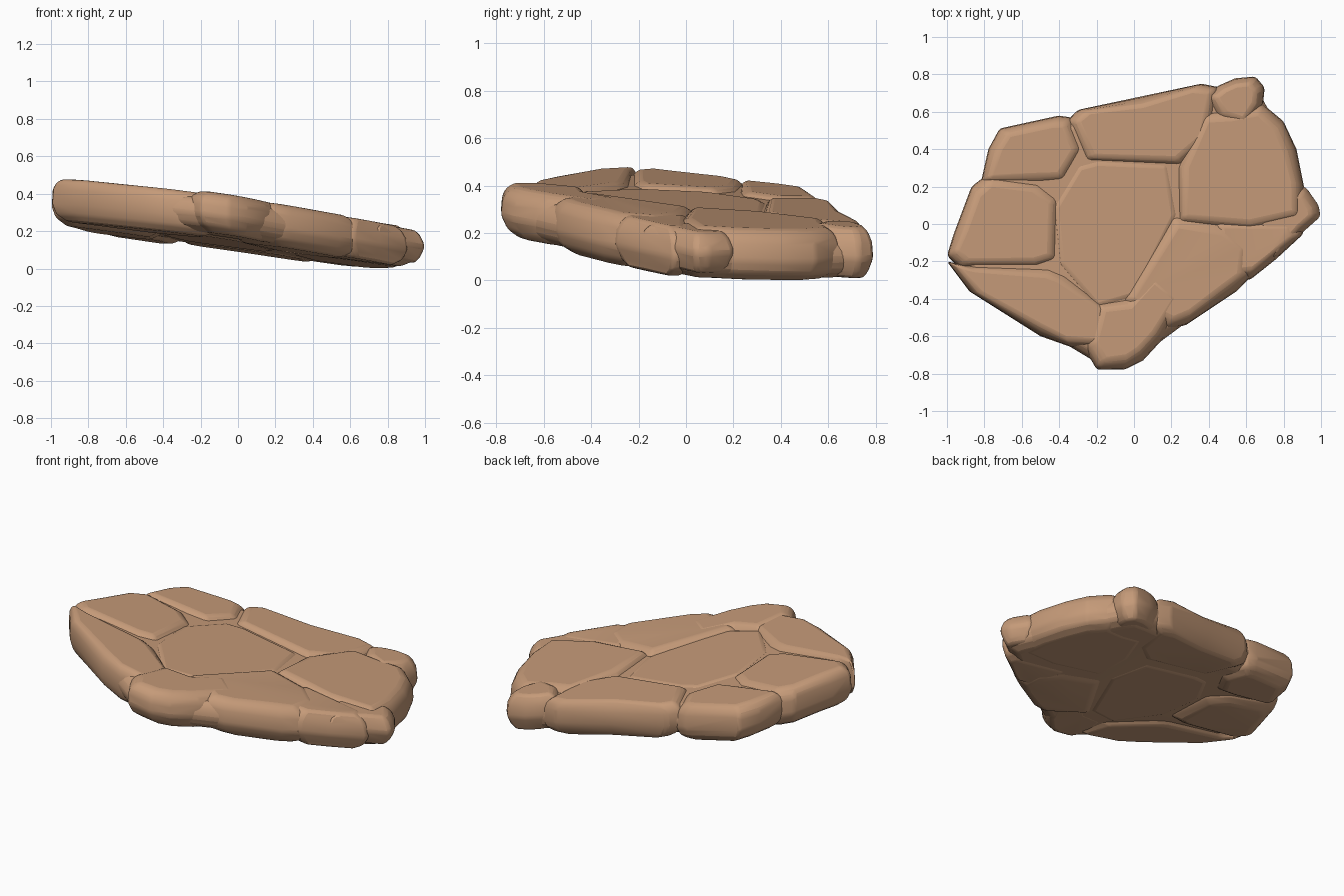
import bpy
import bmesh
from mathutils import Vector
from mathutils.geometry import convex_hull_2d

cube = bpy.data.objects.get("Cube")
if cube:
    bpy.data.objects.remove(cube)

# One sandy colour for the whole slab
sandstone = bpy.data.materials.new("sandstone")
sandstone.use_nodes = True
colour = (0.56, 0.325, 0.19, 1)
sandstone.diffuse_color = colour
sandstone.node_tree.nodes["Principled BSDF"].inputs["Base Color"].default_value = colour

TOP, BOTTOM = 0.335, 0.125
SLOPE_X, SLOPE_Y = -0.135, -0.06
stones = []
all_points = []


def stone(name, outline, raise_top=0, raise_bottom=0, shoulder=0.06):
    """A rounded block on the outline, sheared to follow the slope of the slab."""
    points = [Vector(p) for p in outline]
    all_points.extend(points)
    middle = sum(points, Vector((0, 0))) / len(points)
    low, high = BOTTOM + raise_bottom, TOP + raise_top
    # Rings from underside to top: distance drawn in, height
    profile = [
        (shoulder * 1.5, low),
        (shoulder * 0.4, low + 0.035),
        (0, low + 0.09),
        (shoulder * 0.1, high - 0.06),
        (shoulder * 0.4, high - 0.025),
        (shoulder, high),
    ]
    bm = bmesh.new()
    rings = []
    for inset, z in profile:
        ring = []
        for p in points:
            inward = middle - p
            q = p + inward.normalized() * min(inset, inward.length * 0.35)
            ring.append(bm.verts.new((q.x, q.y, z + SLOPE_X * q.x + SLOPE_Y * q.y)))
        rings.append(ring)
    bm.faces.new(rings[0])
    bm.faces.new(rings[-1])
    for lower, upper in zip(rings, rings[1:]):
        for i in range(len(points)):
            bm.faces.new((lower[i - 1], lower[i], upper[i], upper[i - 1]))
    bmesh.ops.recalc_face_normals(bm, faces=bm.faces)
    mesh = bpy.data.meshes.new(name)
    bm.to_mesh(mesh)
    bm.free()
    mesh.materials.append(sandstone)
    obj = bpy.data.objects.new(name, mesh)
    bpy.context.collection.objects.link(obj)
    bevel = obj.modifiers.new("worn_edges", "BEVEL")
    bevel.width = 0.015
    bevel.segments = 2
    bevel.limit_method = "ANGLE"
    bevel.angle_limit = 0.4
    stones.append(obj)


# Outer ring of stones, clockwise from the left end
stone("high_end_stone", [(-1, -.17), (-.96, -.04), (-.87, .2), (-.78, .27), (-.5, .23),
                         (-.39, .14), (-.4, -.2), (-.5, -.24), (-.93, -.24)], 0.002, -0.03)
stone("back_high_stone", [(-.82, .22), (-.78, .4), (-.72, .51), (-.4, .58), (-.33, .57),
                          (-.26, .4), (-.36, .22), (-.5, .2)], 0, -0.018)
stone("back_stone", [(-.36, .55), (-.3, .61), (.03, .68), (.36, .75), (.46, .73), (.42, .45),
                     (.26, .3), (-.27, .33)], 0.006)
stone("back_corner_stone", [(.38, .68), (.45, .74), (.54, .78), (.65, .79), (.7, .73),
                            (.69, .63), (.6, .5), (.45, .55)], 0.018, 0.012)
stone("low_end_stone", [(.35, .6), (.5, .62), (.68, .65), (.8, .55), (.87, .4), (.91, .2),
                        (.9, .02), (.62, -.05), (.23, 0), (.22, .3)], 0.014, 0.003)
stone("end_tip_stone", [(.6, .05), (.8, .22), (.92, .2), (.99, .1), (1, .04), (.9, -.05),
                        (.74, -.2)], 0, 0.035)
stone("front_edge_stone", [(.4, .03), (.88, .03), (.91, -.05), (.76, -.19), (.62, -.3),
                           (.45, -.3)], 0.004, 0, 0.075)
stone("front_low_stone", [(.2, .06), (.5, .02), (.64, -.1), (.64, -.27), (.55, -.36),
                          (.28, -.54), (.17, -.57), (-.08, -.42)], 0.01, -0.008, 0.075)
stone("front_tip_stone", [(-.22, -.42), (-.02, -.38), (.14, -.24), (.28, -.36), (.17, -.6),
                          (.05, -.73), (-.05, -.78), (-.2, -.78), (-.27, -.66)], 0.012, 0.005, 0.07)
stone("front_high_stone", [(-1, -.2), (-.9, -.22), (-.45, -.22), (-.36, -.26), (-.12, -.46),
                           (-.1, -.66), (-.33, -.66), (-.5, -.6), (-.88, -.36)], 0.004, -0.015)

# Sunken stone in the middle
stone("middle_stone", [(-.31, .34), (-.2, .37), (.2, .34), (.26, .05), (.02, -.42),
                       (-.2, -.48), (-.42, -.24), (-.46, .1)], -0.012, 0, 0.045)

# Hidden core that closes the cracks between the stones
hull = convex_hull_2d(all_points)
stone("core", [all_points[i] * 0.96 for i in hull], -0.02, 0.006)

# Rest the slab on the ground and soften the shading
lowest = min(v.co.z for s in stones for v in s.data.vertices)
for s in stones:
    for v in s.data.vertices:
        v.co.z -= lowest
    s.select_set(True)
bpy.context.view_layer.objects.active = stones[0]
bpy.ops.object.shade_smooth_by_angle(angle=0.5)
